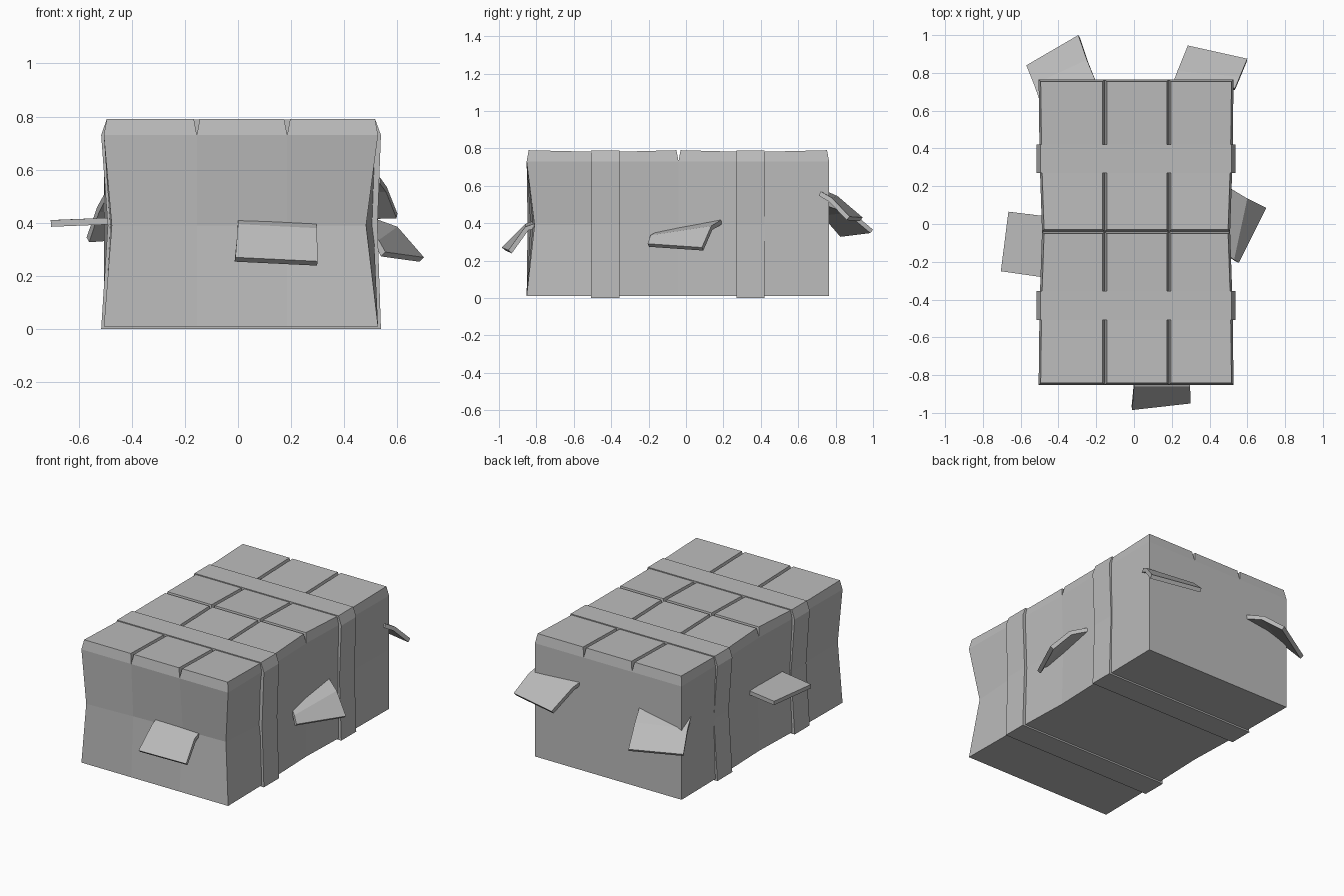
import bpy
import bmesh
from mathutils import Vector

cube = bpy.data.objects.get("Cube")
if cube:
    bpy.data.objects.remove(cube, do_unlink=True)

grey = bpy.data.materials.new("plain_grey")
grey.use_nodes = True
grey.diffuse_color = (0.5, 0.5, 0.5, 1)
grey.node_tree.nodes["Principled BSDF"].inputs["Base Color"].default_value = (0.5, 0.5, 0.5, 1)


def finish(name, bm):
    bmesh.ops.recalc_face_normals(bm, faces=bm.faces)
    mesh = bpy.data.meshes.new(name)
    bm.to_mesh(mesh)
    bm.free()
    mesh.materials.append(grey)
    obj = bpy.data.objects.new(name, mesh)
    bpy.context.collection.objects.link(obj)
    return obj


def loft(name, rings):
    """Join closed rings of points and cap both ends."""
    bm = bmesh.new()
    loops = [[bm.verts.new(p) for p in ring] for ring in rings]
    for a, b in zip(loops, loops[1:]):
        for i in range(len(a)):
            j = (i + 1) % len(a)
            bm.faces.new((a[i], a[j], b[j], b[i]))
    bm.faces.new(loops[0])
    bm.faces.new(loops[-1])
    return finish(name, bm)


# Shared layout of the bundle
XS = [-0.505, -0.155, 0.185, 0.527]
YS = [-0.852, -0.43, -0.04, 0.35, 0.765]
LOW, WAIST, SHOULDER, TOP = 0.01, 0.39, 0.73, 0.79
SQUEEZE = [0, 0.005, 0.018, 0.005, 0]


def side_x(sign, row):
    edge = XS[3] if sign > 0 else XS[0]
    return edge - sign * SQUEEZE[row]


# Body: three outlines, the middle one pinched at the front corners and sides
def outline(z, pinch=None):
    left_in, right_in, front_in = pinch or ([0] * 5, [0] * 5, [0] * 4)
    ring = [(side_x(1, r) - right_in[r], YS[r], z) for r in range(1, 5)]
    ring += [(XS[c], YS[4], z) for c in (2, 1)]
    ring += [(side_x(-1, r) + left_in[r], YS[r], z) for r in (4, 3, 2, 1)]
    for c in range(4):
        shift = left_in[0] if c == 0 else -right_in[0] if c == 3 else 0
        ring.append((XS[c] + shift, YS[0] + front_in[c], z))
    return ring


waist_pinch = ([0.03, 0.018, 0.012, 0.012, 0],
               [0.045, 0.012, 0.01, 0.005, 0],
               [0.005, 0.02, 0.033, 0.042])
loft("body", [outline(LOW), outline(WAIST, waist_pinch), outline(SHOULDER)])

# Top pads: six tapered blocks whose sloped sides form the V grooves
GAP = 0.011
for col in range(3):
    for half in range(2):
        rows = [2 * half + k for k in range(3)]
        rings = []
        for k, row in enumerate(rows):
            x0 = side_x(-1, row) if col == 0 else XS[col]
            x1 = side_x(1, row) if col == 2 else XS[col + 1]
            y = YS[row]
            y_top = y + (GAP if k == 0 else -GAP if k == 2 else 0)
            z = TOP - (0.01 if k == 1 else 0)
            rings.append([(x0, y, SHOULDER), (x1, y, SHOULDER),
                          (x1 - GAP, y_top, z), (x0 + GAP, y_top, z)])
        loft(f"top_pad_{col}_{half}", rings)

# Straps wrapped round the bundle
strap_profile = [(-0.515, 0), (-0.49, WAIST), (-0.515, SHOULDER), (-0.495, 0.788),
                 (0.517, 0.788), (0.538, SHOULDER), (0.525, WAIST), (0.538, 0)]
for name, y0, y1 in (("front_strap", -0.508, -0.356), ("back_strap", 0.27, 0.42)):
    loft(name, [[(x, y, z) for x, z in strap_profile] for y in (y0, y1)])


# Loose flaps: pairs of points from the root to the tip, given thickness
def flap(name, pairs, thickness=0.025):
    pairs = [(Vector(a), Vector(b)) for a, b in pairs]
    rings = []
    for i, (a, b) in enumerate(pairs):
        p, q = pairs[max(i - 1, 0)], pairs[min(i + 1, len(pairs) - 1)]
        normal = (b - a).cross((q[0] + q[1]) - (p[0] + p[1])).normalized()
        if normal.z > 0:
            normal = -normal
        off = normal * thickness
        rings.append([a, b, b + off, a + off])
    loft(name, rings)


flap("front_flap", [((0.0, -0.80, 0.42), (0.295, -0.79, 0.405)),
                    ((0.0, -0.86, 0.395), (0.297, -0.86, 0.38)),
                    ((-0.01, -0.985, 0.27), (0.30, -0.95, 0.255))])
flap("left_flap", [((0.49, 0.2, 0.425), (0.48, -0.15, 0.36)),
                   ((0.60, 0.135, 0.385), (0.53, -0.19, 0.335)),
                   ((0.70, 0.085, 0.27), (0.555, -0.205, 0.29))])
flap("right_flap", [((-0.46, 0.04, 0.42), (-0.46, -0.285, 0.42)),
                    ((-0.665, 0.065, 0.412), (-0.705, -0.25, 0.41))])
flap("back_right_flap", [((-0.20, 0.75, 0.52), (-0.505, 0.67, 0.505)),
                         ((-0.25, 0.87, 0.475), (-0.53, 0.74, 0.46)),
                         ((-0.295, 1.0, 0.365), (-0.57, 0.84, 0.345))])
flap("back_left_flap", [((0.20, 0.73, 0.58), (0.535, 0.72, 0.57)),
                        ((0.23, 0.81, 0.545), (0.56, 0.78, 0.535)),
                        ((0.285, 0.945, 0.43), (0.60, 0.875, 0.435))])
